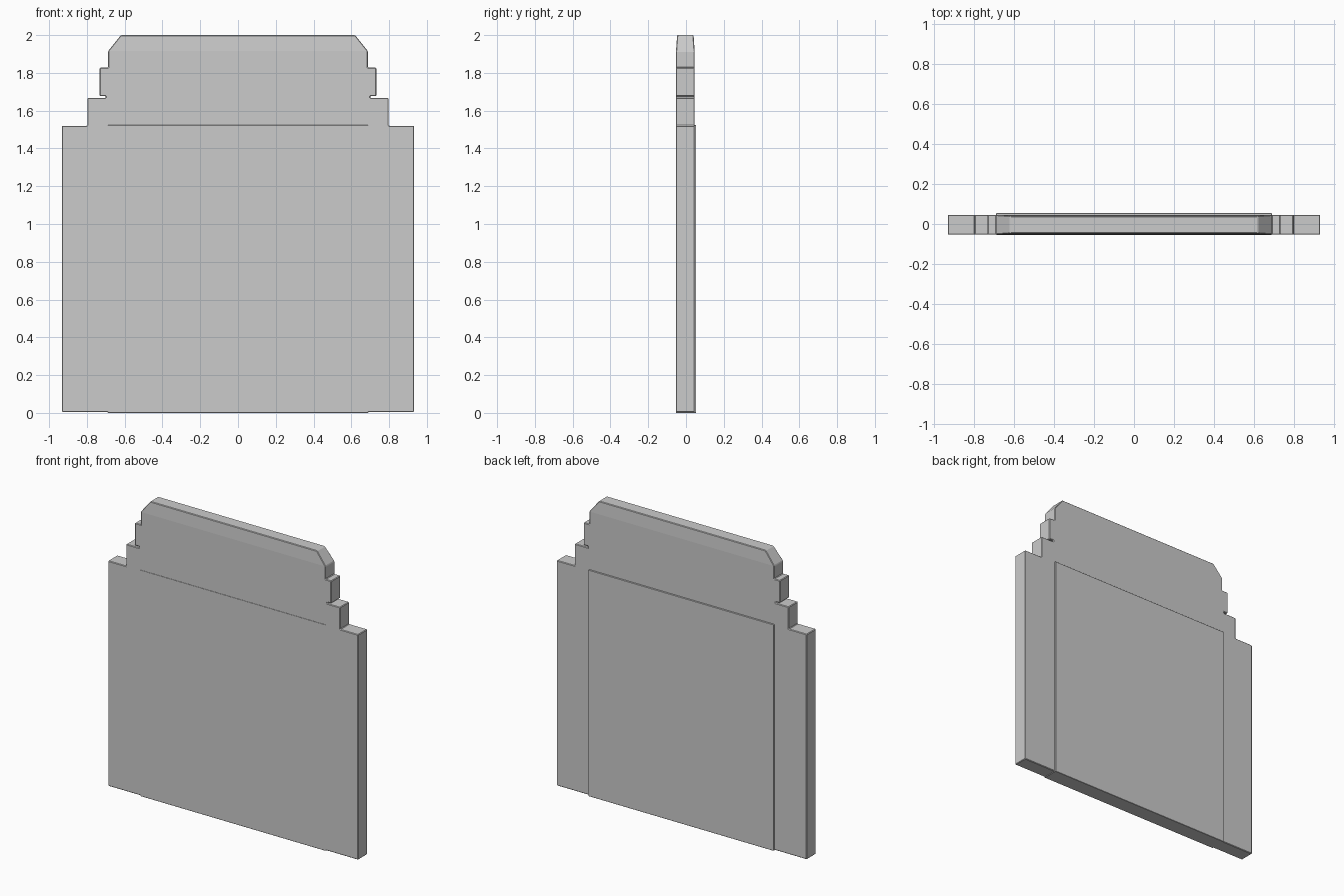
import bpy, bmesh

if "Cube" in bpy.data.objects:
    bpy.data.objects.remove(bpy.data.objects["Cube"])

FRONT, BACK = -0.053, 0.046


def finish(bm, name, bevel):
    bmesh.ops.recalc_face_normals(bm, faces=bm.faces)
    mesh = bpy.data.meshes.new(name)
    bm.to_mesh(mesh)
    bm.free()
    obj = bpy.data.objects.new(name, mesh)
    bpy.context.collection.objects.link(obj)
    mod = obj.modifiers.new("edge_bevel", 'BEVEL')
    mod.width = bevel
    mod.segments = 1
    mod.limit_method = 'ANGLE'
    return obj


def slab(outline, y0, y1):
    # Extrude an x/z outline from y0 to y1
    bm = bmesh.new()
    face = bm.faces.new([bm.verts.new((x, y0, z)) for x, z in outline])
    ext = bmesh.ops.extrude_face_region(bm, geom=[face])
    verts = [v for v in ext["geom"] if isinstance(v, bmesh.types.BMVert)]
    bmesh.ops.translate(bm, verts=verts, vec=(0, y1 - y0, 0))
    return bm


# Stepped backing slab: right half of the outline, mirrored to the left
half = [(0.932, 0.004), (0.932, 1.52), (0.797, 1.52), (0.797, 1.668),
        (0.70, 1.668), (0.70, 1.677), (0.732, 1.677), (0.732, 1.828),
        (0.688, 1.828), (0.688, 1.915), (0.62, 2.0)]
outline = half + [(-x, z) for x, z in reversed(half)]
bm = slab(outline, FRONT, BACK)

# Fold line below the crest, then thin the crest towards the top
bmesh.ops.bisect_plane(bm, geom=bm.verts[:] + bm.edges[:] + bm.faces[:],
                       plane_co=(0, 0, 1.915), plane_no=(0, 0, 1), dist=1e-5)
mid = (FRONT + BACK) / 2
for v in bm.verts:
    if v.co.z > 1.95:
        v.co.y = mid + (v.co.y - mid) * 0.88
finish(bm, "stepped_slab", 0.004)

# Central panel, standing slightly proud at the back
w = 0.69
bm = slab([(-w, 0), (w, 0), (w, 1.524), (-w, 1.524)], FRONT - 0.001, 0.054)
finish(bm, "centre_panel", 0.002)
